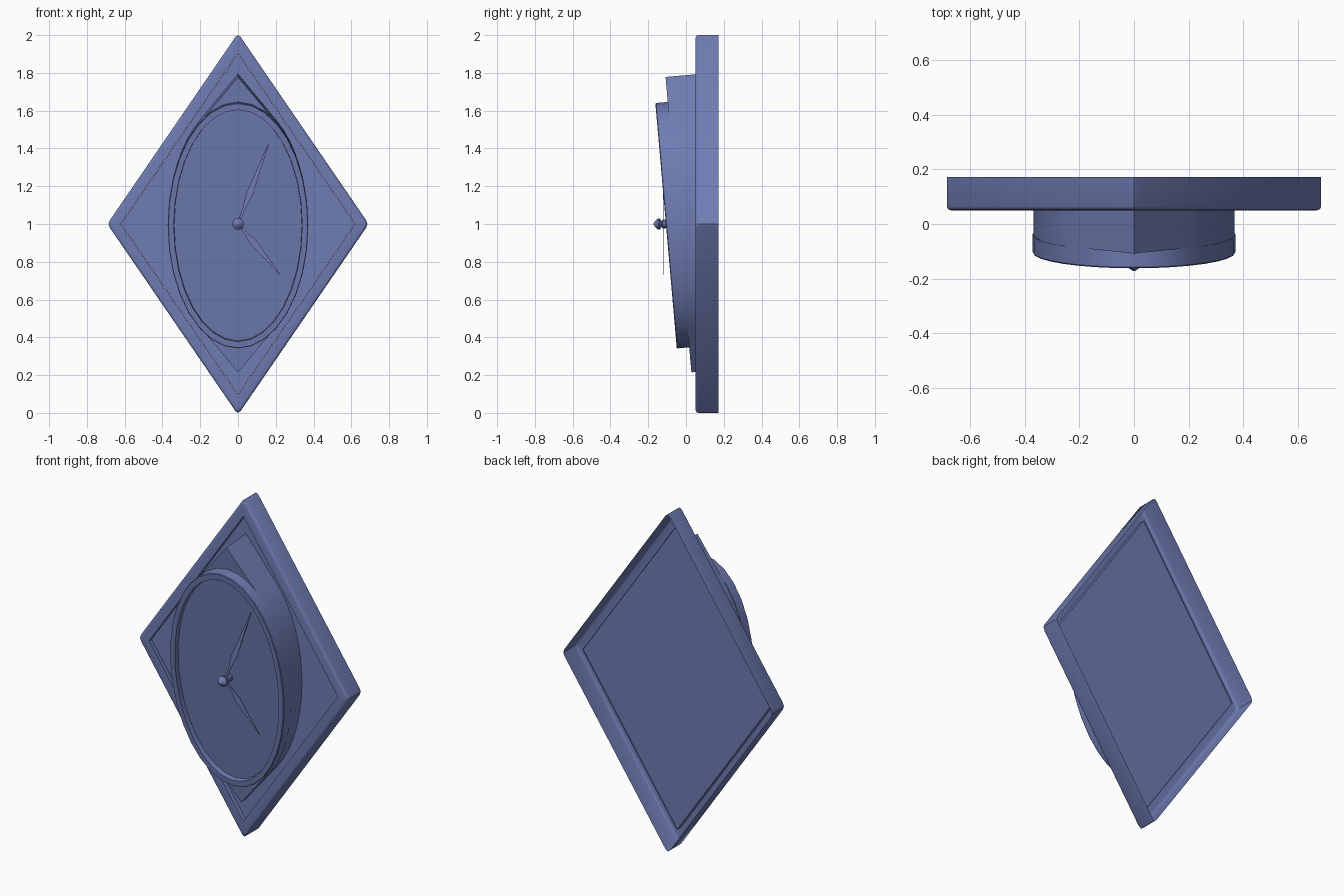
import bpy, bmesh, math
from mathutils import Vector

if "Cube" in bpy.data.objects:
    bpy.data.objects.remove(bpy.data.objects["Cube"], do_unlink=True)

blue = bpy.data.materials.new("slate_blue")
blue.use_nodes = True
colour = (0.156, 0.2, 0.445, 1)
blue.diffuse_color = colour
blue.node_tree.nodes["Principled BSDF"].inputs["Base Color"].default_value = colour

TILT = math.radians(5)


def stack(name, loops, caps=True, tilt=0):
    """Bridge matching loops of (x, y, z) points into one part."""
    bm = bmesh.new()
    rows = [[bm.verts.new(p) for p in loop] for loop in loops]
    n = len(rows[0])
    for a, b in zip(rows, rows[1:]):
        for i in range(n):
            j = (i + 1) % n
            bm.faces.new((a[i], a[j], b[j], b[i]))
    if caps:
        bm.faces.new(rows[0])
        bm.faces.new(rows[-1])
    bmesh.ops.recalc_face_normals(bm, faces=bm.faces)
    mesh = bpy.data.meshes.new(name)
    bm.to_mesh(mesh)
    bm.free()
    mesh.materials.append(blue)
    ob = bpy.data.objects.new(name, mesh)
    bpy.context.collection.objects.link(ob)
    ob.location.z = 1
    ob.rotation_euler.x = tilt
    bpy.ops.object.select_all(action="DESELECT")
    ob.select_set(True)
    bpy.context.view_layer.objects.active = ob
    bpy.ops.object.shade_smooth_by_angle(angle=math.radians(35))


def diamond(a, b, y, r):
    """Diamond outline with softly rounded corners."""
    corners = [Vector(p) for p in ((a, y, 0), (0, y, b), (-a, y, 0), (0, y, -b))]
    points = []
    for i, p in enumerate(corners):
        before = p + (corners[i - 1] - p).normalized() * r
        after = p + (corners[(i + 1) % 4] - p).normalized() * r
        points += [before, (before + after) / 4 + p / 2, after]
    return points


def ellipse(a, b, y, n=32):
    return [(a * math.cos(t), y, b * math.sin(t))
            for t in (math.tau * i / n for i in range(n))]


# Diamond frame: an open-backed shell with a rounded front edge and an inner lip
W, H, FRONT, BACK, ROUND = 0.692, 1.01, 0.05, 0.172, 0.014
shell = [diamond(W, H, BACK, 0.024)]
for step in range(4):
    t = math.radians(30 * step)
    inset = ROUND * (1 - math.cos(t))
    shell.append(diamond(W - inset / 0.823, H - inset / 0.567,
                         FRONT + ROUND * (1 - math.sin(t)), 0.024))
shell += [diamond(0.62, 0.905, y, 0.004) for y in (FRONT, 0.086)]
stack("frame", shell, caps=False)

# Thin panel filling the opening
stack("panel", [diamond(0.619, 0.903, y, 0.004) for y in (0.074, 0.08)])

# Tilted body: an oval drawn out to a point at top and bottom
A, B, TIP = 0.368, 0.648, 0.785
touch = math.asin(B / TIP)
outline = []
for start, tip in ((-touch, TIP), (math.pi - touch, -TIP)):
    for i in range(17):
        t = start + 2 * touch * i / 16
        outline.append((A * math.cos(t), B * math.sin(t)))
    outline.append((0, tip))
stack("body", [
    [(x, -0.04, h) for x, h in outline],
    [(x, 0.074 + h * math.tan(TILT), h) for x, h in outline]], tilt=TILT)

# Oval bezel around a recessed dial
stack("bezel", [
    ellipse(0.372, 0.652, -0.039), ellipse(0.372, 0.652, -0.102),
    ellipse(0.369, 0.649, -0.106), ellipse(0.34, 0.616, -0.106),
    ellipse(0.338, 0.614, -0.076)], caps=False, tilt=TILT)
stack("dial", [ellipse(0.339, 0.615, y) for y in (-0.077, -0.073)], tilt=TILT)


# Leaf shaped hands
def hand(name, x, z, width, y):
    tip = Vector((x, 0, z))
    side = Vector((-z, 0, x)).normalized()
    half = [(0.0, 0.25), (0.2, 0.45), (0.36, 1.0), (0.6, 0.6), (1.0, 0.08)]
    shape = [tip * f + side * width * w for f, w in half]
    shape += [tip * f - side * width * w for f, w in reversed(half)]
    stack(name, [[p + Vector((0, d, 0)) for p in shape] for d in (y, y + 0.003)])


hand("minute_hand", 0.17, 0.445, 0.018, -0.122)
hand("hour_hand", 0.225, -0.27, 0.019, -0.119)

# Turned centre hub with a pointed cap
profile = [(0.02, -0.07), (0.024, -0.108), (0.024, -0.124), (0.016, -0.128),
           (0.032, -0.14), (0.032, -0.148), (0.016, -0.164), (0.002, -0.173)]
stack("hub", [ellipse(r, r, y, 10) for r, y in profile])
